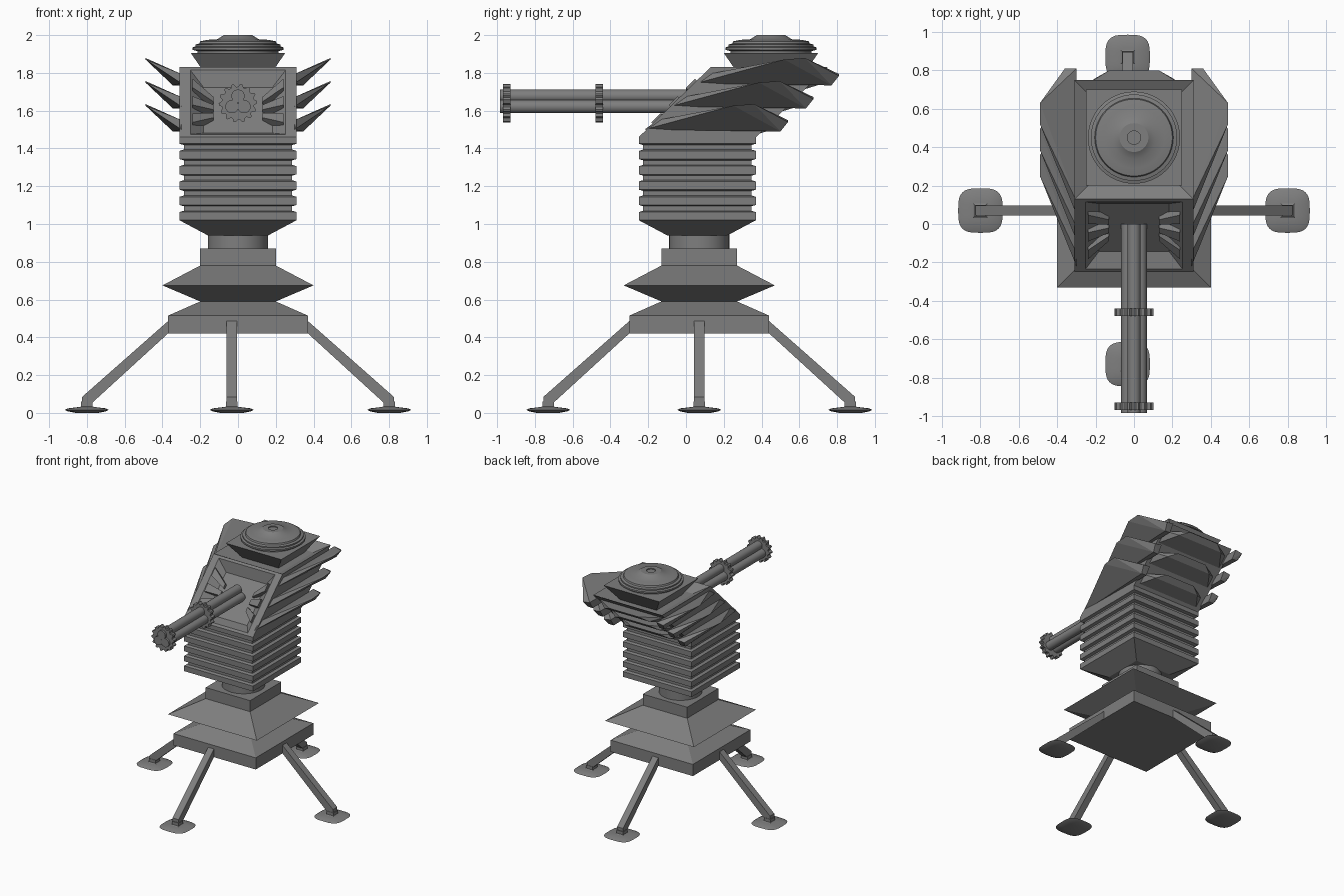
import bpy, bmesh
from math import pi, cos, sin, radians
from mathutils import Matrix, Vector

cube = bpy.data.objects.get("Cube")
if cube:
    bpy.data.objects.remove(cube)

metal = bpy.data.materials.new("dark_grey_metal")
metal.use_nodes = True
grey = (0.21, 0.21, 0.21, 1)
metal.diffuse_color = grey
metal.node_tree.nodes["Principled BSDF"].inputs["Base Color"].default_value = grey


def finish(name, bm, matrix=None, smooth=False):
    if matrix is not None:
        bm.transform(matrix)
    bmesh.ops.recalc_face_normals(bm, faces=bm.faces)
    mesh = bpy.data.meshes.new(name)
    bm.to_mesh(mesh)
    bm.free()
    mesh.materials.append(metal)
    ob = bpy.data.objects.new(name, mesh)
    bpy.context.collection.objects.link(ob)
    if smooth:
        bpy.ops.object.select_all(action='DESELECT')
        ob.select_set(True)
        bpy.context.view_layer.objects.active = ob
        bpy.ops.object.shade_smooth_by_angle(angle=radians(30))
    return ob


def stack(name, profile, matrix=None, segs=4, power=1.0, smooth=False, radius=None):
    """Rings of (half width, height) joined into a closed solid."""
    bm = bmesh.new()
    k = 2 ** 0.5 if segs == 4 else 1
    shift = pi / 4 if segs == 4 else 0

    def squash(v):
        return abs(v) ** power * (1 if v >= 0 else -1)
    rings = []
    for r, z in profile:
        ring = []
        for i in range(segs):
            a = 2 * pi * i / segs + shift
            f = r * k * (radius(i) if radius else 1)
            ring.append(bm.verts.new((f * squash(cos(a)), f * squash(sin(a)), z)))
        rings.append(ring)
    for lo, hi in zip(rings, rings[1:]):
        for i in range(segs):
            j = (i + 1) % segs
            bm.faces.new((lo[i], lo[j], hi[j], hi[i]))
    bm.faces.new(rings[0])
    bm.faces.new(rings[-1])
    return finish(name, bm, matrix, smooth)


def hull(name, points, matrix=None):
    bm = bmesh.new()
    verts = [bm.verts.new(p) for p in points]
    out = bmesh.ops.convex_hull(bm, input=verts)
    spare = [g for g in set(out["geom_interior"] + out["geom_unused"])
             if isinstance(g, bmesh.types.BMVert)]
    bmesh.ops.delete(bm, geom=spare, context='VERTS')
    bmesh.ops.dissolve_limit(bm, angle_limit=0.01, verts=bm.verts, edges=bm.edges)
    return finish(name, bm, matrix)


def move(x, y, z=0):
    return Matrix.Translation((x, y, z))


# Base and neck
base = move(0, 0.07)
stack("base_slab", [(.37, .42), (.37, .515), (.2, .59)], base)
stack("base_flare", [(.2, .59), (.4, .675), (.2, .78), (.2, .87)], base)
stack("neck", [(.16, .86), (.16, .95)], base, segs=32, smooth=True)

# Ribbed body
ribs = [(.16, .94)]
for i in range(6):
    z = 1.02 + i * .081
    ribs += [(.31, z), (.31, z + .043), (.287, z + .05), (.287, z + .074)]
ribs = ribs[:-2]
ribs[-1] = (.31, 1.46)
stack("ribbed_body", ribs, move(0, .06))

# Legs and feet
for i, side in enumerate(("left", "rear", "right", "front")):
    turn = base @ Matrix.Rotation(i * pi / 2, 4, 'Z')
    if i % 2:
        turn = move(-.033, 0) @ turn
    strut = [(.36, .495), (.36, .43), (.77, .055), (.825, .055), (.825, .085)]
    hull(side + "_leg", [(r, w, z) for r, z in strut for w in (-.027, .027)], turn)
    foot = turn @ move(.8, 0)
    stack(side + "_ankle", [(.045, .025), (.03, .035), (.03, .06)], foot)
    stack(side + "_foot", [(.06, 0), (.1, .008), (.116, .016), (.1, .024), (.05, .03)],
          foot, segs=32, power=.6, smooth=True)

# Leaning head with a recessed front and a sunken roof
bm = bmesh.new()
bmesh.ops.create_cube(bm, size=1)
for v in bm.verts:
    top = v.co.z > 0
    v.co = Vector((v.co.x * .62, v.co.y * .62 + (.44 if top else .06), 1.83 if top else 1.46))
bm.normal_update()
front = min(bm.faces, key=lambda f: f.calc_center_median().y)
roof = max(bm.faces, key=lambda f: f.calc_center_median().z)
bmesh.ops.inset_region(bm, faces=[roof], thickness=.13, depth=-.05)
bmesh.ops.inset_region(bm, faces=[front], thickness=.03)
for v in front.verts:
    v.co.x *= .245 / .28
bm.normal_update()
bmesh.ops.inset_region(bm, faces=[front], thickness=.1, depth=-.06)
finish("head", bm)

# Radiating bars in the front recess
panel = move(0, -.06, 1.645) @ Matrix.Rotation(pi / 4, 4, 'X')
for sx, side in ((1, "left"), (-1, "right")):
    for i in (-1, 0, 1):
        pts = []
        for x, c, w, n in ((.24, .13, .033, 0), (.13, .06, .018, -.05)):
            for e in (-w, w):
                pts += [(sx * x, i * c + e, n + d) for d in (-.03, .012)]
        hull(side + "_recess_bar", pts, panel)

# Swept side fins and rear louvres
fin = [(.3, -.22, 1.5), (.3, -.15, 1.55), (.3, .5, 1.49), (.345, .5, 1.49),
       (.36, .54, 1.54), (.3, .54, 1.55), (.49, .36, 1.635), (.49, .25, 1.627)]
louvre = [(.29, .36, 1.47), (.29, .43, 1.54), (.2, .49, 1.51), (.13, .53, 1.545)]
for i, level in enumerate(("lower", "middle", "upper")):
    shift = move(0, .135 * i, .122 * i)
    for s, side in ((1, "left"), (-1, "right")):
        hull(f"{level}_{side}_fin", [(s * x, y, z) for x, y, z in fin], shift)
    hull(level + "_rear_louvre", [(s * x, y, z) for x, y, z in louvre for s in (1, -1)], shift)

# Turret plate and dome
stack("turret_plate", [(.16, 1.775), (.25, 1.905)], move(0, .45))
stack("turret_dome", [(.215, 1.9), (.215, 1.915), (.24, 1.922), (.24, 1.935), (.225, 1.94),
                      (.225, 1.95), (.205, 1.955), (.2, 1.967), (.16, 1.975), (.11, 1.978),
                      (.075, 2), (.035, 2), (.035, 1.992)], move(0, .45), segs=48, smooth=True)

# Triple barrels with toothed collars
aim = move(0, 0, 1.64) @ Matrix.Rotation(pi / 2, 4, 'X')
for i in range(3):
    a = pi / 2 + i * 2 * pi / 3
    stack("gun_barrel", [(.035, 0), (.035, .985)],
          aim @ move(.037 * cos(a), .037 * sin(a)), segs=24, smooth=True)
for y in (.44, .93):
    stack("toothed_collar", [(.102, y), (.102, y + .038)], aim, segs=56,
          radius=lambda i: 1 if i % 4 < 2 else .85)
